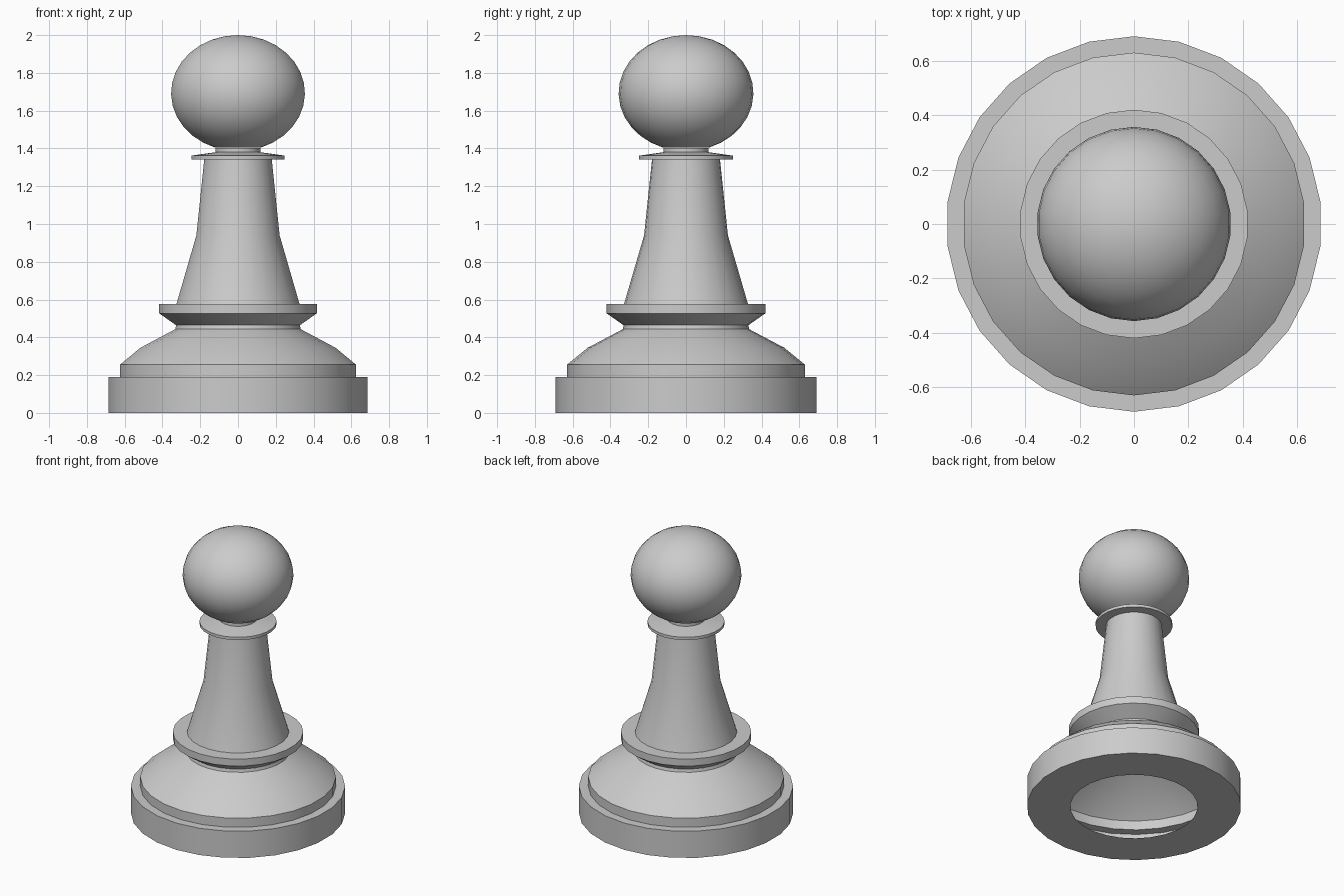
import bpy, bmesh, math

SIDES = 26

cube = bpy.data.objects.get("Cube")
if cube:
    bpy.data.objects.remove(cube, do_unlink=True)

grey = bpy.data.materials.new("plain grey")
grey.use_nodes = True
colour = (0.6, 0.6, 0.6, 1)
grey.diffuse_color = colour
grey.node_tree.nodes["Principled BSDF"].inputs["Base Color"].default_value = colour


def lathe(name, profile):
    """Spin a (radius, height) profile, listed bottom to top, into an open shell."""
    bm = bmesh.new()
    rings = []
    for r, z in profile:
        if r == 0:
            rings.append([bm.verts.new((0, 0, z))] * SIDES)
            continue
        angles = [math.pi / 2 + math.tau * i / SIDES for i in range(SIDES)]
        rings.append([bm.verts.new((r * math.cos(a), r * math.sin(a), z)) for a in angles])
    for low, high in zip(rings, rings[1:]):
        for i in range(SIDES):
            j = (i + 1) % SIDES
            corners = [low[i], low[j], high[j], high[i]]
            bm.faces.new(list(dict.fromkeys(corners)))
    mesh = bpy.data.meshes.new(name)
    bm.to_mesh(mesh)
    bm.free()
    mesh.materials.append(grey)
    obj = bpy.data.objects.new(name, mesh)
    bpy.context.collection.objects.link(obj)
    bpy.ops.object.select_all(action="DESELECT")
    obj.select_set(True)
    bpy.context.view_layer.objects.active = obj
    bpy.ops.object.shade_smooth_by_angle(angle=math.radians(30))
    return obj


# Hollow foot: underside rim, outer wall, step, and sloping shoulder
lathe("foot", [(0.41, 0), (0.69, 0), (0.69, 0.19), (0.63, 0.19), (0.63, 0.255),
               (0.52, 0.345), (0.335, 0.443), (0.33, 0.464)])

# Flared ring above the foot
lathe("lower_ring", [(0.33, 0.464), (0.42, 0.527), (0.42, 0.577), (0.328, 0.577)])

# Tapered stem
lathe("stem", [(0.328, 0.577), (0.222, 0.94), (0.18, 1.342)])

# Thin collar and short neck
lathe("collar", [(0.18, 1.342), (0.248, 1.342), (0.248, 1.362), (0.12, 1.38), (0.12, 1.402)])

# Slightly flattened ball head, open where it meets the neck
STEPS = 14
start = math.asin(-0.94)
tilts = [start + (math.pi / 2 - start) * i / STEPS for i in range(STEPS)]
ball = [(0.357 * math.cos(t), 1.693 + 0.307 * math.sin(t)) for t in tilts]
lathe("ball_head", ball + [(0, 2.0)])
